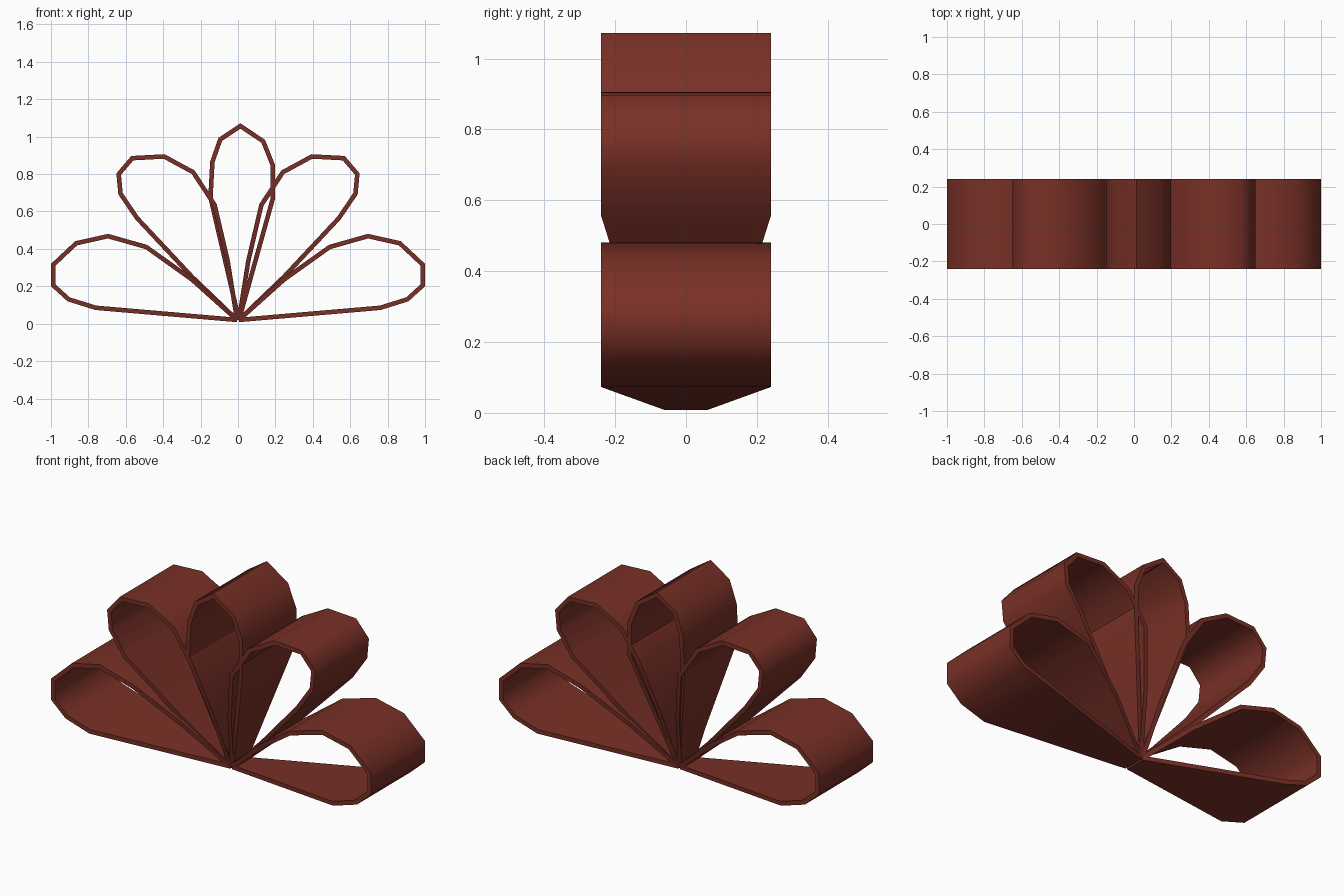
import bpy
import math

cube = bpy.data.objects.get("Cube")
if cube:
    bpy.data.objects.remove(cube, do_unlink=True)

HALF_WIDTH, KNOT_HALF, THICKNESS = 0.24, 0.06, 0.024
KNOT = (0.005, 0.02)

ribbon = bpy.data.materials.new("russet_ribbon")
ribbon.use_nodes = True
COLOR = (0.19, 0.03, 0.02, 1)
ribbon.diffuse_color = COLOR
ribbon.node_tree.nodes["Principled BSDF"].inputs["Base Color"].default_value = COLOR


def ribbon_loop(name, path, side=1):
    """Sweep a ribbon along an x-z path that leaves and returns to the knot.
    Path entries are x, z and an optional half width."""
    stations = [(*KNOT, KNOT_HALF), *path, (*KNOT, KNOT_HALF)]
    verts = []
    for x, z, *w in stations:
        half = w[0] if w else HALF_WIDTH
        verts += [(side * x, -half, z), (side * x, half, z)]
    faces = [(2 * i, 2 * i + 1, 2 * i + 3, 2 * i + 2) for i in range(len(stations) - 1)]
    mesh = bpy.data.meshes.new(name)
    mesh.from_pydata(verts, [], faces)
    mesh.materials.append(ribbon)
    obj = bpy.data.objects.new(name, mesh)
    bpy.context.collection.objects.link(obj)

    # Give the ribbon its thickness, then smooth the bends but not the rims
    bpy.ops.object.select_all(action="DESELECT")
    obj.select_set(True)
    bpy.context.view_layer.objects.active = obj
    solid = obj.modifiers.new("thickness", "SOLIDIFY")
    solid.thickness = THICKNESS
    solid.offset = 0
    solid.use_even_offset = True
    bpy.ops.object.modifier_apply(modifier=solid.name)
    bpy.ops.object.shade_smooth_by_angle(angle=math.radians(60))


# Loop outlines, counter-clockwise from the knot
lower = [(0.76, 0.085), (0.905, 0.13), (0.988, 0.205), (0.988, 0.315),
         (0.865, 0.43), (0.695, 0.468), (0.49, 0.41), (0.245, 0.235, 0.16)]
upper = [(0.245, 0.25, 0.14), (0.54, 0.565), (0.628, 0.695), (0.638, 0.80),
         (0.565, 0.885), (0.395, 0.894), (0.24, 0.81), (0.125, 0.635), (0.055, 0.335, 0.155)]
middle = [(0.185, 0.665), (0.185, 0.85), (0.135, 0.975), (0.013, 1.057),
          (-0.095, 0.985), (-0.137, 0.865), (-0.147, 0.675)]

for label, side in (("left", 1), ("right", -1)):
    ribbon_loop(f"lower_loop_{label}", lower, side)
    ribbon_loop(f"upper_loop_{label}", upper, side)
ribbon_loop("middle_loop", middle)
